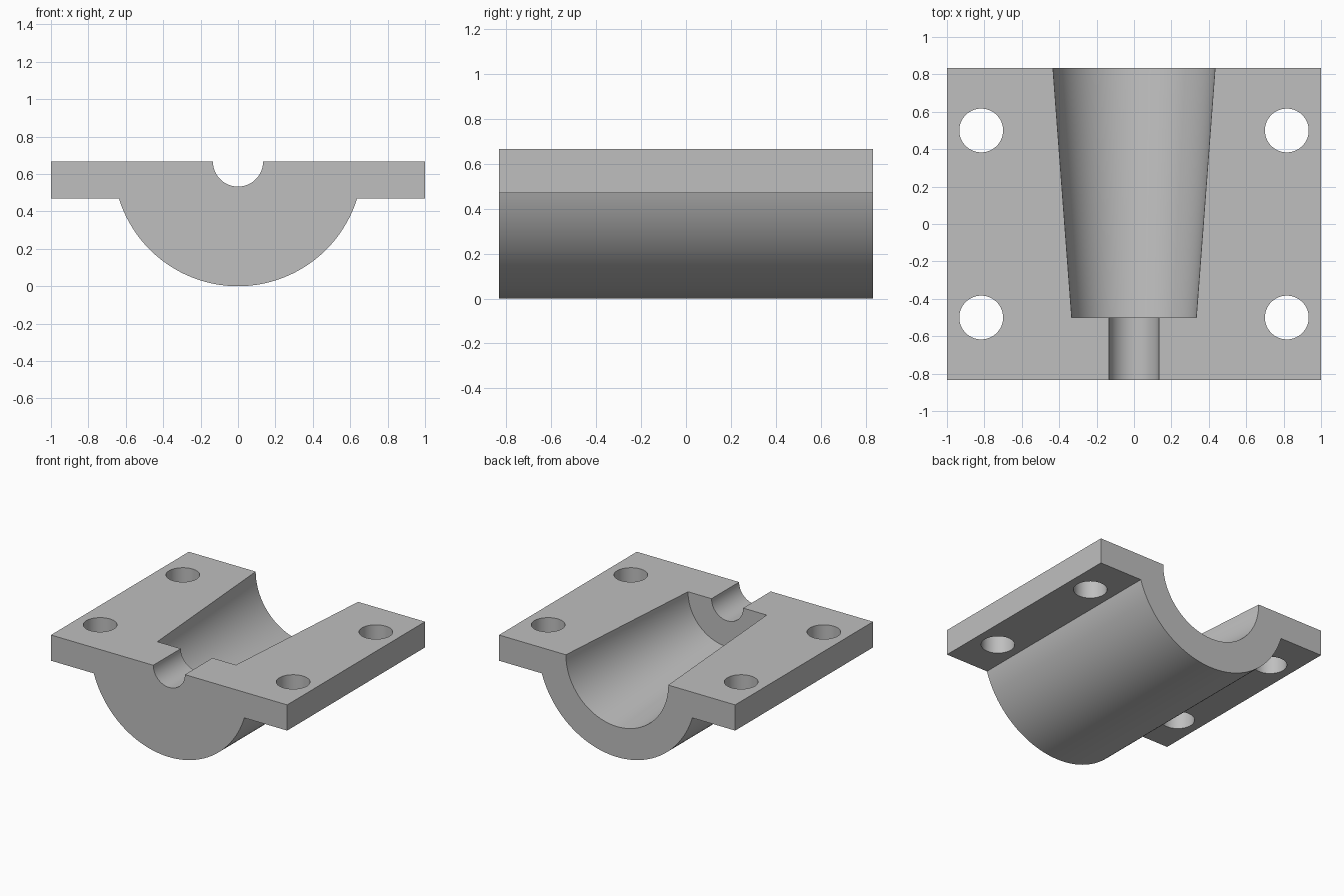
import bpy
import bmesh
from math import sin, cos, asin, pi
from mathutils import Matrix

cube = bpy.data.objects.get("Cube")
if cube:
    bpy.data.objects.remove(cube, do_unlink=True)

TOP = 2 / 3          # parting plane, also the bore axis height
FLANGE = 0.47        # underside of the flanges
HALF_DEPTH = 5 / 6
SEGMENTS = 128

grey = bpy.data.materials.new("light grey")
grey.use_nodes = True
colour = (0.52, 0.52, 0.52, 1)
grey.diffuse_color = colour
grey.node_tree.nodes["Principled BSDF"].inputs["Base Color"].default_value = colour


def make_object(name, bm):
    bmesh.ops.recalc_face_normals(bm, faces=bm.faces)
    mesh = bpy.data.meshes.new(name)
    bm.to_mesh(mesh)
    bm.free()
    mesh.materials.append(grey)
    obj = bpy.data.objects.new(name, mesh)
    bpy.context.collection.objects.link(obj)
    return obj


def cutter(name, r1, r2, depth, matrix):
    bm = bmesh.new()
    # half a step of spin keeps vertices off the parting plane
    bmesh.ops.create_cone(bm, cap_ends=True, segments=SEGMENTS, radius1=r1, radius2=r2,
                          depth=depth, matrix=matrix @ Matrix.Rotation(pi / SEGMENTS, 4, "Z"))
    obj = make_object(name, bm)
    obj.hide_render = True
    return obj


def bore(name, y1, r1, y2, r2):
    place = Matrix.Translation((0, (y1 + y2) / 2, TOP)) @ Matrix.Rotation(-pi / 2, 4, "X")
    return cutter(name, r1, r2, y2 - y1, place)


# Body: half round with two side flanges, extruded front to back
start = asin((TOP - FLANGE) / TOP)
steps = 80
angles = [start + (pi - 2 * start) * i / steps for i in range(steps + 1)]
arc = [(-TOP * cos(a), TOP - TOP * sin(a)) for a in angles]
profile = [(-1, TOP), (-1, FLANGE)] + arc + [(1, FLANGE), (1, TOP)]
bm = bmesh.new()
face = bm.faces.new([bm.verts.new((x, -HALF_DEPTH, z)) for x, z in profile])
extruded = bmesh.ops.extrude_face_region(bm, geom=[face], use_keep_orig=True)
moved = [v for v in extruded["geom"] if isinstance(v, bmesh.types.BMVert)]
bmesh.ops.translate(bm, verts=moved, vec=(0, 2 * HALF_DEPTH, 0))
body = make_object("flanged_half_housing", bm)

# Tapered bore, narrow front channel and four bolt holes
cutters = [bore("tapered_bore", -0.5, 0.333, 0.933, 0.441),
           bore("front_channel", -1, 0.134, -0.3, 0.134)]
for x in (-0.817, 0.817):
    for y in (-0.5, 0.5):
        cutters.append(cutter("bolt_hole", 0.117, 0.117, 1, Matrix.Translation((x, y, 0.6))))

bpy.ops.object.select_all(action="DESELECT")
bpy.context.view_layer.objects.active = body
body.select_set(True)
for tool in cutters:
    mod = body.modifiers.new(tool.name, "BOOLEAN")
    mod.operation = "DIFFERENCE"
    mod.solver = "EXACT"
    mod.object = tool
    bpy.ops.object.modifier_apply(modifier=mod.name)
    bpy.data.objects.remove(tool, do_unlink=True)

bpy.ops.object.shade_smooth_by_angle(angle=pi / 6)
